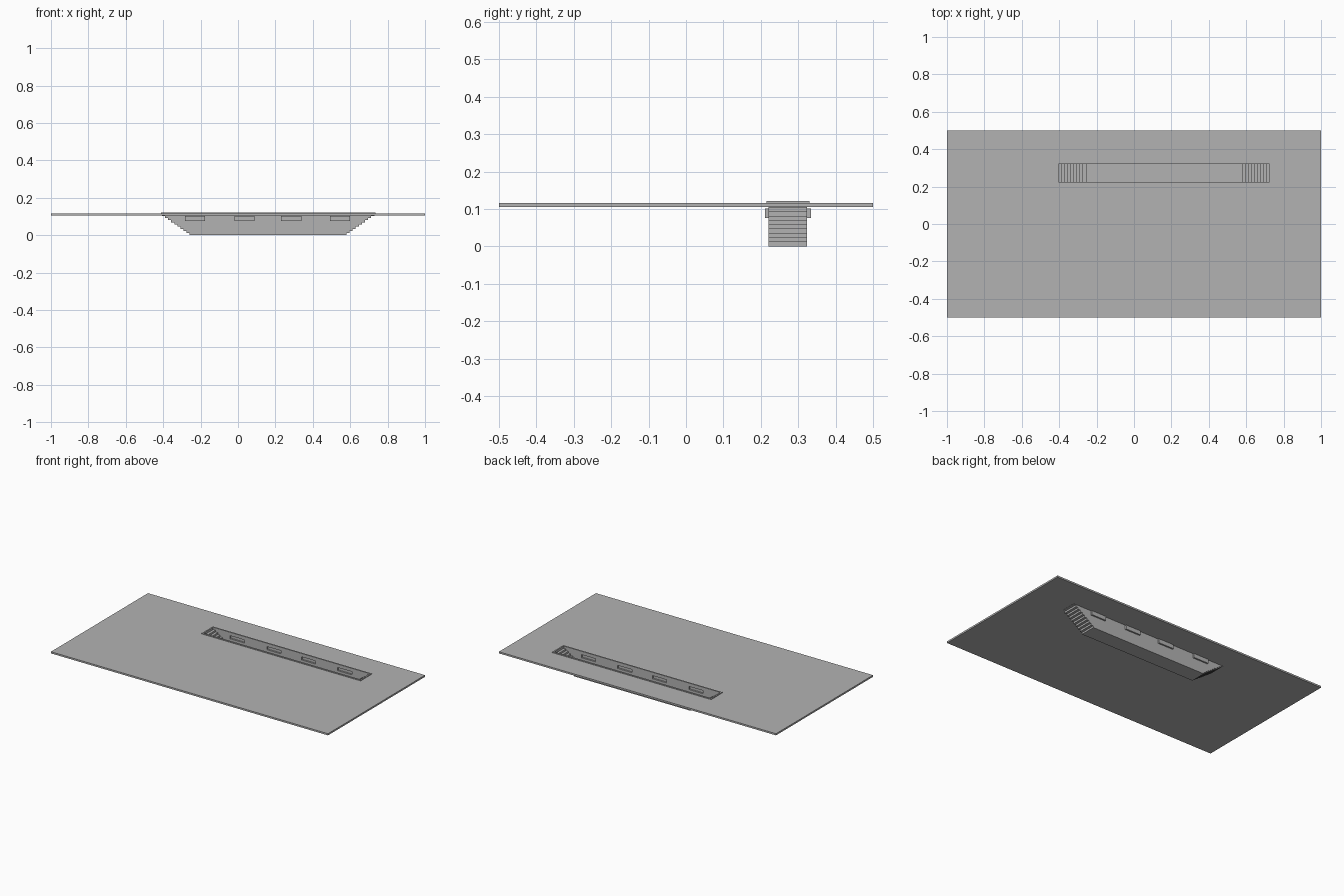
import bpy
import bmesh

cube = bpy.data.objects.get("Cube")
if cube:
    bpy.data.objects.remove(cube, do_unlink=True)

grey = bpy.data.materials.new("concrete_grey")
grey.use_nodes = True
COLOUR = (0.45, 0.45, 0.45, 1)
grey.diffuse_color = COLOUR
grey.node_tree.nodes["Principled BSDF"].inputs["Base Color"].default_value = COLOUR

Y0, Y1 = 0.221, 0.324        # outer faces of the trench side walls
LEFT, RIGHT = -0.258, 0.58   # ends of the trench floor
WALL = 0.003
RISE, RUN, STEPS = 0.0115, 0.0165, 10
PLATE_LOW, PLATE_TOP, RIM_TOP = 0.105, 0.116, 0.121


def extrude_profile(name, points, y0, y1):
    """Solid made from an x-z outline swept along y."""
    bm = bmesh.new()
    face = bm.faces.new([bm.verts.new((x, y0, z)) for x, z in points])
    swept = bmesh.ops.extrude_face_region(bm, geom=[face])["geom"]
    verts = [v for v in swept if isinstance(v, bmesh.types.BMVert)]
    bmesh.ops.translate(bm, verts=verts, vec=(0, y1 - y0, 0))
    bmesh.ops.recalc_face_normals(bm, faces=bm.faces)
    mesh = bpy.data.meshes.new(name)
    bm.to_mesh(mesh)
    bm.free()
    mesh.materials.append(grey)
    obj = bpy.data.objects.new(name, mesh)
    bpy.context.collection.objects.link(obj)
    return obj


def box(name, x0, x1, y0, y1, z0, z1):
    return extrude_profile(name, [(x0, z0), (x1, z0), (x1, z1), (x0, z1)], y0, y1)


def combine(target, tool, operation):
    """Apply a boolean and discard the helper solid."""
    mod = target.modifiers.new("combine", "BOOLEAN")
    mod.operation, mod.solver, mod.object = operation, "EXACT", tool
    bpy.context.view_layer.objects.active = target
    bpy.ops.object.modifier_apply(modifier=mod.name)
    bpy.data.objects.remove(tool, do_unlink=True)


def stair_outline(inset, lift, top):
    """Trench outline with a flight of steps at each end."""
    def flight(start, side):
        pts = [(start - side * inset, lift)]
        for i in range(1, STEPS):
            x = start + side * (RUN * (i - 1) - inset)
            z = RISE * i + lift
            pts += [(x, z), (x + side * RUN, z)]
        return pts + [(pts[-1][0], top)]
    return flight(RIGHT, 1) + flight(LEFT, -1)[::-1]


# Stepped trench shell with shallow niches along both side walls
trench = extrude_profile("stepped_trench", stair_outline(0, 0, RIM_TOP), Y0, Y1)
cavity = extrude_profile("cavity", stair_outline(WALL, WALL, 0.15), Y0 + WALL, Y1 - WALL)
NICHE = 0.054
niche_centres = (-0.23, 0.035, 0.285, 0.546)
for x in niche_centres:
    shell = box("niche_shell", x - NICHE, x + NICHE, Y0 - 0.01, Y1 + 0.01, 0.076, 0.102)
    combine(trench, shell, "UNION")
combine(trench, cavity, "DIFFERENCE")
for x in niche_centres:
    hollow = box("niche_hollow", x - NICHE + WALL, x + NICHE - WALL,
                 Y0 - 0.01 + WALL, Y1 + 0.01 - WALL, 0.079, 0.099)
    combine(trench, hollow, "DIFFERENCE")

# Ground slab and raised rim, both opened over the trench
reach = RUN * (STEPS - 1)
X0, X1 = LEFT - reach, RIGHT + reach
slab = box("ground_slab", -1, 1, -0.5, 0.5, PLATE_LOW, PLATE_TOP)
rim = box("trench_rim", X0 - 0.006, X1 + 0.006, Y0 - 0.006, Y1 + 0.006, PLATE_TOP, RIM_TOP)
for part in (slab, rim):
    opening = box("opening", X0 + WALL, X1 - WALL, Y0 + WALL, Y1 - WALL, 0.05, 0.2)
    combine(part, opening, "DIFFERENCE")
